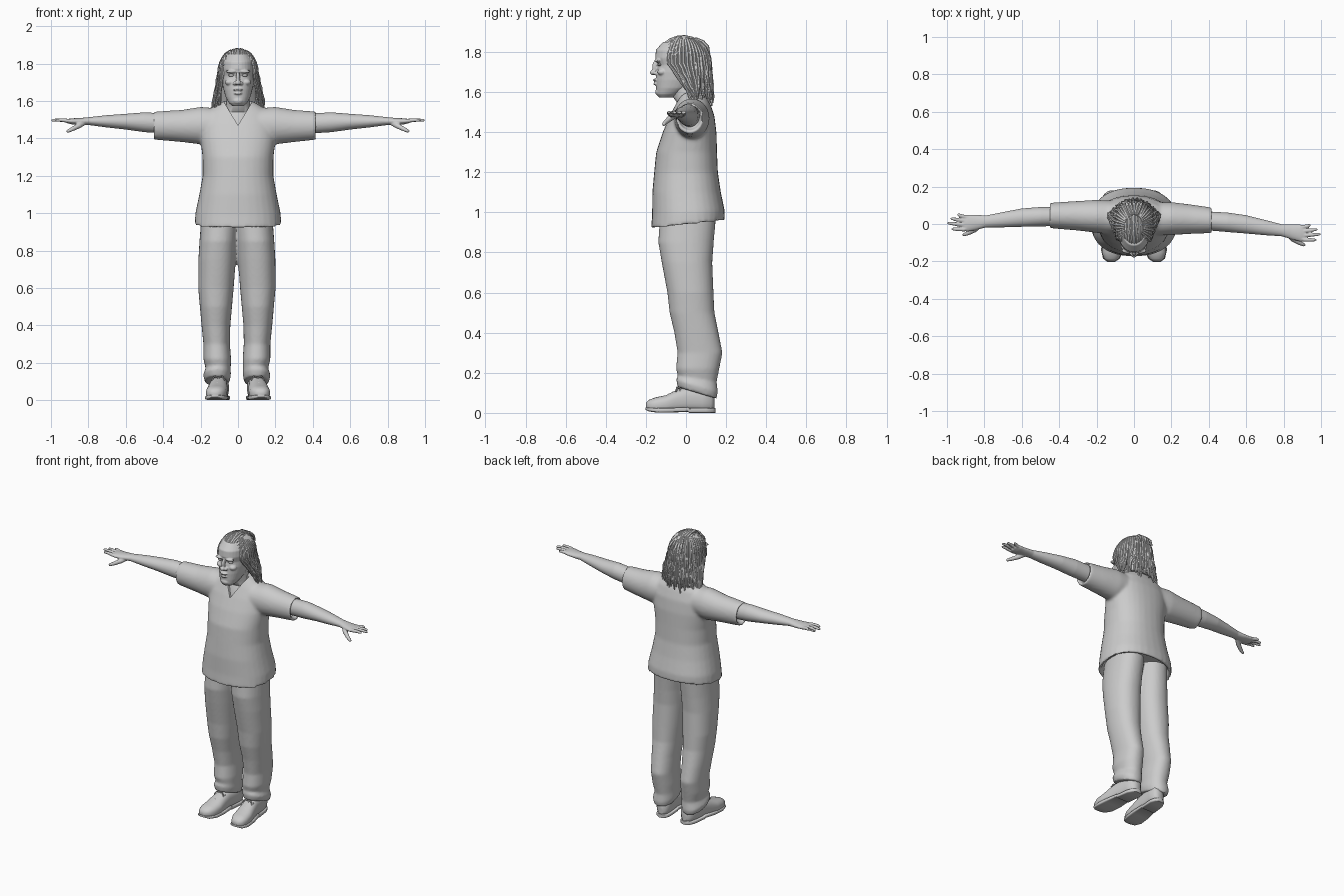
import bpy, bmesh, math, random
from mathutils import Vector, Matrix

random.seed(4)
if "Cube" in bpy.data.objects:
    bpy.data.objects.remove(bpy.data.objects["Cube"])

GREY = (0.6, 0.6, 0.6, 1)
mat = bpy.data.materials.new("plain_grey")
mat.use_nodes = True
mat.diffuse_color = GREY
mat.node_tree.nodes["Principled BSDF"].inputs["Base Color"].default_value = GREY


def loft(bm, rings, axis="Z", n=32, p=2.0, floor=None):
    """Skin of rings (t, u, v, half_u, half_v, tilt) stacked along an axis."""
    prev = first = None
    for t, u, v, a, b, *tilt in rings:
        row = []
        for i in range(n):
            c, s = math.cos(math.tau * i / n), math.sin(math.tau * i / n)
            c = math.copysign(abs(c) ** (2 / p), c)
            s = math.copysign(abs(s) ** (2 / p), s)
            h = t + (tilt[0] * b * s if tilt else 0)
            q = {"Z": (u + a * c, v + b * s, h), "X": (h, u + a * c, v + b * s),
                 "Y": (u + a * c, h, v + b * s)}[axis]
            if floor is not None:
                q = (q[0], q[1], max(q[2], floor))
            row.append(bm.verts.new(q))
        if prev:
            for i in range(n):
                bm.faces.new((prev[i - 1], prev[i], row[i], row[i - 1]))
        first, prev = first or row, row
    bm.faces.new(first)
    bm.faces.new(prev)


def tube(bm, pts, radii, n=7):
    """Tapered tube along a path."""
    pts = [Vector(q) for q in pts]
    side, prev, first = Vector((0.3, 1, 0.2)), None, None
    for k, (q, r) in enumerate(zip(pts, radii)):
        d = (pts[min(k + 1, len(pts) - 1)] - pts[max(k - 1, 0)]).normalized()
        side = (side - d * side.dot(d)).normalized()
        up = d.cross(side)
        row = [bm.verts.new(q + r * (side * math.cos(math.tau * i / n) + up * math.sin(math.tau * i / n)))
               for i in range(n)]
        if prev:
            for i in range(n):
                bm.faces.new((prev[i - 1], prev[i], row[i], row[i - 1]))
        first, prev = first or row, row
    bm.faces.new(first)
    bm.faces.new(prev)


def ball(bm, c, r):
    m = Matrix.Translation(c) @ Matrix.Diagonal((*r, 1))
    bmesh.ops.create_uvsphere(bm, u_segments=20, v_segments=12, radius=1, matrix=m)


def finish(name, bm, voxel=0, smooth=0, cutter=None):
    """Make the object, optionally fused, softened and cut."""
    bmesh.ops.recalc_face_normals(bm, faces=bm.faces)
    me = bpy.data.meshes.new(name)
    bm.to_mesh(me)
    bm.free()
    ob = bpy.data.objects.new(name, me)
    bpy.context.collection.objects.link(ob)
    if voxel:
        m = ob.modifiers.new("fuse", "REMESH")
        m.mode, m.voxel_size = "VOXEL", voxel
        m = ob.modifiers.new("soften", "SMOOTH")
        m.factor, m.iterations = 0.5, smooth
    if cutter:
        m = ob.modifiers.new("cut", "BOOLEAN")
        m.operation, m.object, m.solver = "DIFFERENCE", cutter, "EXACT"
    if voxel:
        deps = bpy.context.evaluated_depsgraph_get()
        ob.data = bpy.data.meshes.new_from_object(ob.evaluated_get(deps))
        ob.modifiers.clear()
    ob.data.materials.clear()
    ob.data.materials.append(mat)
    bpy.ops.object.select_all(action="DESELECT")
    ob.select_set(True)
    bpy.context.view_layer.objects.active = ob
    bpy.ops.object.shade_smooth_by_angle(angle=math.radians(50))
    return ob


# V-neck cutter
bm = bmesh.new()
tri = [bm.verts.new(q) for q in ((-0.085, -0.3, 1.61), (0.085, -0.3, 1.61), (0, -0.3, 1.47))]
ext = bmesh.ops.extrude_face_region(bm, geom=[bm.faces.new(tri)])
bmesh.ops.translate(bm, vec=(0, 0.31, 0), verts=[v for v in ext["geom"] if isinstance(v, bmesh.types.BMVert)])
cutter = finish("neckline_cutter", bm)
cutter.hide_render = True

# Shirt: torso with hollow hem, and two short sleeves
bm = bmesh.new()
loft(bm, [(1.0, 0, .01, .205, .155), (.945, 0, .01, .212, .164, .11), (.938, 0, .01, .232, .184, .11),
          (1.0, 0, .012, .228, .181, .05), (1.1, 0, .003, .207, .171), (1.2, 0, 0, .189, .159),
          (1.3, 0, .003, .19, .152), (1.4, 0, .018, .202, .134), (1.48, 0, .03, .2, .112),
          (1.54, 0, .035, .17, .087), (1.575, 0, .035, .12, .07), (1.6, 0, .03, .075, .06)], p=2.3)
for s in (-1, 1):
    end = 0.435 - 0.015 * s
    rings = [(.1, .03, 1.47, .09, .09), (.2, .035, 1.468, .088, .1), (.3, .035, 1.466, .079, .086),
             (end, .032, 1.468, .068, .075), (end, .032, 1.468, .056, .062), (end - .04, .032, 1.475, .05, .055)]
    loft(bm, [(s * x, y - s * .03 * x, *r) for x, y, *r in rings], "X")
finish("shirt", bm, 0.009, 7, cutter)
bpy.data.objects.remove(cutter)

# Neck and upper chest under the shirt
bm = bmesh.new()
loft(bm, [(1.4, 0, .02, .12, .09), (1.48, 0, .03, .11, .098), (1.54, 0, .03, .08, .07),
          (1.58, 0, .002, .062, .07), (1.66, 0, -.01, .062, .065)])
finish("neck", bm)

# Trousers: two baggy legs fused at the hips
bm = bmesh.new()
for s in (-1, 1):
    rings = [(.98, .09, .01, .1, .14), (.85, .1, 0, .1, .138), (.75, .106, .005, .1, .126),
             (.6, .112, .022, .095, .115), (.5, .112, .03, .086, .112), (.4, .112, .052, .077, .11),
             (.3, .108, .07, .071, .112), (.22, .105, .058, .074, .108), (.17, .1, .056, .067, .097, -.15),
             (.135, .106, .055, .074, .104, -.3), (.1, .105, .055, .066, .097, -.3)]
    loft(bm, [(z, s * x - .006, *r) for z, x, *r in rings], p=2.2)
finish("trousers", bm, 0.008, 5)

# Shoes with soles, heels and laces
for s, label in ((-1, "right"), (1, "left")):
    def foot(rings):
        return [(y, s * (.102 - .1 * y), *r) for y, *r in rings]

    bm = bmesh.new()
    loft(bm, foot([(-.2, .035, .018, .014), (-.185, .035, .04, .03), (-.15, .038, .055, .04),
                   (-.1, .042, .058, .046), (-.05, .055, .052, .058), (0, .065, .046, .062),
                   (.08, .065, .046, .062), (.125, .06, .04, .055), (.142, .055, .02, .035)]),
         "Y", p=2.4, floor=.018)
    finish(label + "_shoe", bm)
    bm = bmesh.new()
    loft(bm, foot([(-.203, .022, .02, .006), (-.185, .017, .045, .01), (-.14, .013, .06, .012),
                   (-.07, .014, .061, .012), (.01, .017, .051, .012), (.015, .012, .051, .012),
                   (.1, .012, .049, .012), (.135, .012, .036, .012), (.147, .012, .016, .012)]), "Y", p=5)
    finish(label + "_sole", bm)
    bm = bmesh.new()
    for k in range(4):
        y, z = -.09 + .02 * k, .092 + .009 * k
        x = s * (.102 - .1 * y)
        tube(bm, [(x - .032, y, z - .012), (x, y + .006, z + .002), (x + .032, y, z - .012)], [.004] * 3)
    for d in (-1, 1):
        tube(bm, [(x, y, z), (x + d * .02, y - .015, z + .01), (x + d * .035, y - .02, z - .012)], [.004] * 3)
    finish(label + "_laces", bm)

# Arms with hands, fingers and thumb
for s, label in ((-1, "right"), (1, "left")):
    def at(x, y, z):
        return (s * x, y - s * .03 * x, z)

    bm = bmesh.new()
    loft(bm, [(*at(x, y, z), a, b) for x, y, z, a, b in (
        (.36, .03, 1.478, .05, .054), (.5, .024, 1.486, .052, .053), (.6, .016, 1.489, .049, .042),
        (.7, .002, 1.491, .041, .033), (.79, -.01, 1.492, .032, .022), (.84, -.016, 1.49, .04, .019),
        (.89, -.022, 1.491, .046, .016), (.915, -.024, 1.492, .041, .011))], "X")
    for base, tx, ty in ((.012, .947, .022), (-.01, .982, 0), (-.033, .999, -.025), (-.057, .976, -.056)):
        tube(bm, [at(.875, base * .8, 1.492), at(.91, base, 1.494), at((.91 + tx) / 2, (base + ty) / 2, 1.498),
                  at(tx - .008, ty, 1.496), at(tx, ty, 1.495)], [.01, .011, .01, .008, .003], 10)
    tube(bm, [at(.82, -.025, 1.485), at(.85, -.055, 1.468), at(.885, -.075, 1.45), at(.91, -.085, 1.438),
              at(.916, -.087, 1.435)], [.014, .015, .012, .009, .004], 10)
    finish(label + "_arm", bm, 0.004, 4)

# Face, fused from a head form and rounded features
bm = bmesh.new()
loft(bm, [(1.572, 0, -.1, .03, .034), (1.59, 0, -.09, .05, .058), (1.62, 0, -.065, .066, .084),
          (1.66, 0, -.045, .077, .105), (1.7, 0, -.035, .083, .112), (1.735, 0, -.025, .085, .115),
          (1.77, 0, -.025, .088, .129), (1.81, 0, -.02, .086, .13), (1.85, 0, -.015, .065, .1)], p=2.2)
ball(bm, (0, -.155, 1.725), (.011, .014, .03))
ball(bm, (0, -.164, 1.697), (.016, .016, .013))
ball(bm, (0, -.152, 1.66), (.026, .013, .007))
ball(bm, (0, -.15, 1.641), (.023, .013, .007))
ball(bm, (0, -.138, 1.6), (.028, .016, .018))
for s in (-1, 1):
    ball(bm, (s * .017, -.152, 1.694), (.011, .012, .01))
    ball(bm, (s * .036, -.142, 1.757), (.03, .016, .009))
    ball(bm, (s * .045, -.118, 1.7), (.025, .025, .018))
    ball(bm, (s * .088, -.03, 1.71), (.01, .022, .033))
finish("face", bm, 0.004, 3)
bm = bmesh.new()
for s in (-1, 1):
    ball(bm, (s * .036, -.132, 1.737), (.017, .011, .007))
finish("eyes", bm)

# Hair: scalp and inner mass, then swept-back and hanging locks
C, R = Vector((0, -.014, 1.74)), Vector((.1, .132, .134))
bm = bmesh.new()
loft(bm, [(1.58, 0, .085, .1, .03), (1.66, 0, .06, .1, .055), (1.74, 0, .03, .098, .085),
          (1.8, 0, .0, .09, .11), (1.84, 0, -.005, .068, .092), (1.868, 0, 0, .03, .045)])
finish("hair_mass", bm)


def hang(start, z_end):
    """Points of a lock that drops and flares from its start."""
    out = []
    for k in range(1, 7):
        f = k / 6
        back = .014 + .09 * max(0, min(1, (.06 - start.y) / .14))
        out.append(Vector((start.x * (1 + .36 * f) + random.uniform(-.004, .004),
                           start.y + back * f + random.uniform(-.003, .003),
                           start.z + (z_end - start.z) * f)))
    return out


def add_lock(bm, pts, r):
    tube(bm, pts, [r * (.8 if k == 0 else .35 if k == len(pts) - 1 else 1 - .35 * k / len(pts))
                   for k in range(len(pts))])


bm = bmesh.new()
for i in range(15):
    x = -.088 + .176 * i / 14
    w = math.sqrt(1 - (x / R.x) ** 2)
    pts = []
    for k in range(10):
        a = math.radians(32 + 138 * k / 9)
        pts.append(C + Vector((x + random.uniform(-.003, .003), -R.y * w * math.cos(a), R.z * w * math.sin(a))))
    add_lock(bm, pts + hang(pts[-1], random.uniform(1.56, 1.62)), .0115)
finish("swept_locks", bm)

bm = bmesh.new()
for layer in (0, 1):
    for i in range(30):
        a = math.radians(57 + 246 * (i + .5 * layer) / 29.5)
        grow = 1.03 - .07 * layer
        pts = []
        for k in range(6):
            e = math.radians(64 - 62 * k / 5)
            d = Vector((math.sin(a) * math.cos(e), -math.cos(a) * math.cos(e), math.sin(e)))
            pts.append(C + grow * d * R)
        add_lock(bm, pts + hang(pts[-1], random.uniform(1.53, 1.6)), random.uniform(.0095, .012))
finish("hanging_locks", bm)

# Gathered locks at the back of the crown
bm = bmesh.new()
for i in range(5):
    x = -.03 + .015 * i
    add_lock(bm, [(x * .5, .05, 1.865), (x, .085, 1.85), (x * 1.3, .108, 1.825), (x * 1.5, .118, 1.79)], .01)
finish("gathered_locks", bm)
